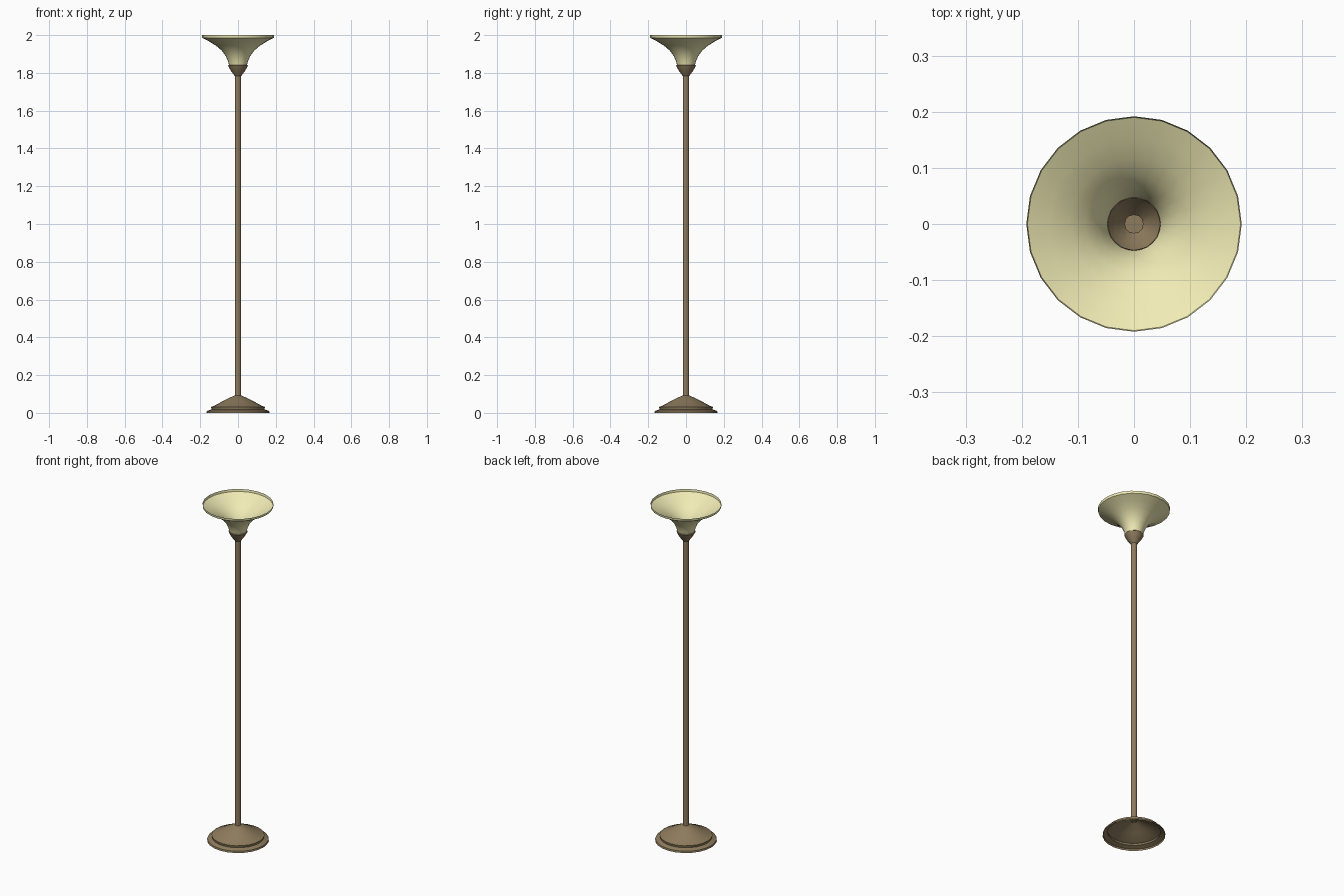
import bpy, bmesh, math

if "Cube" in bpy.data.objects:
    bpy.data.objects.remove(bpy.data.objects["Cube"])


def material(name, rgb):
    m = bpy.data.materials.new(name)
    m.diffuse_color = (*rgb, 1)
    m.use_nodes = True
    m.node_tree.nodes["Principled BSDF"].inputs["Base Color"].default_value = m.diffuse_color
    return m


def lathe(name, profile, sides, mat, angle=35, caps=False):
    """Revolve (radius, height) points, listed bottom to top, about z."""
    bm = bmesh.new()
    rings = [[bm.verts.new((r * math.cos(2 * math.pi * i / sides),
                            r * math.sin(2 * math.pi * i / sides), z))
              for i in range(sides)] for r, z in profile]
    for a, b in zip(rings, rings[1:]):
        for i in range(sides):
            j = (i + 1) % sides
            bm.faces.new((a[i], a[j], b[j], b[i]))
    if caps:
        bm.faces.new(rings[0][::-1])
        bm.faces.new(rings[-1])
    mesh = bpy.data.meshes.new(name)
    bm.to_mesh(mesh)
    bm.free()
    mesh.materials.append(mat)
    ob = bpy.data.objects.new(name, mesh)
    bpy.context.collection.objects.link(ob)
    bpy.ops.object.select_all(action='DESELECT')
    ob.select_set(True)
    bpy.context.view_layer.objects.active = ob
    bpy.ops.object.shade_smooth_by_angle(angle=math.radians(angle))
    return ob


bronze = material("bronze", (0.27, 0.20, 0.11))
cream = material("cream_glass", (0.87, 0.83, 0.46))

# Hollow stepped foot, open underneath
lathe("base", [(0.167, 0.0), (0.165, 0.01), (0.14, 0.019), (0.143, 0.032),
               (0.125, 0.038), (0.085, 0.06), (0.045, 0.08), (0.017, 0.092)],
      24, bronze)

# Slender pole
lathe("pole", [(0.017, 0.085), (0.017, 1.795)], 12, bronze, caps=True)

# Conical cup holding the shade
lathe("shade_cup", [(0.016, 1.782), (0.035, 1.807), (0.048, 1.829),
                    (0.052, 1.838), (0.047, 1.843)], 12, bronze)

# Flared open bowl with a short upright rim
lathe("shade", [(0.046, 1.836), (0.052, 1.86), (0.065, 1.89), (0.086, 1.918),
                (0.115, 1.943), (0.152, 1.966), (0.190, 1.986), (0.192, 2.0)],
      24, cream)
